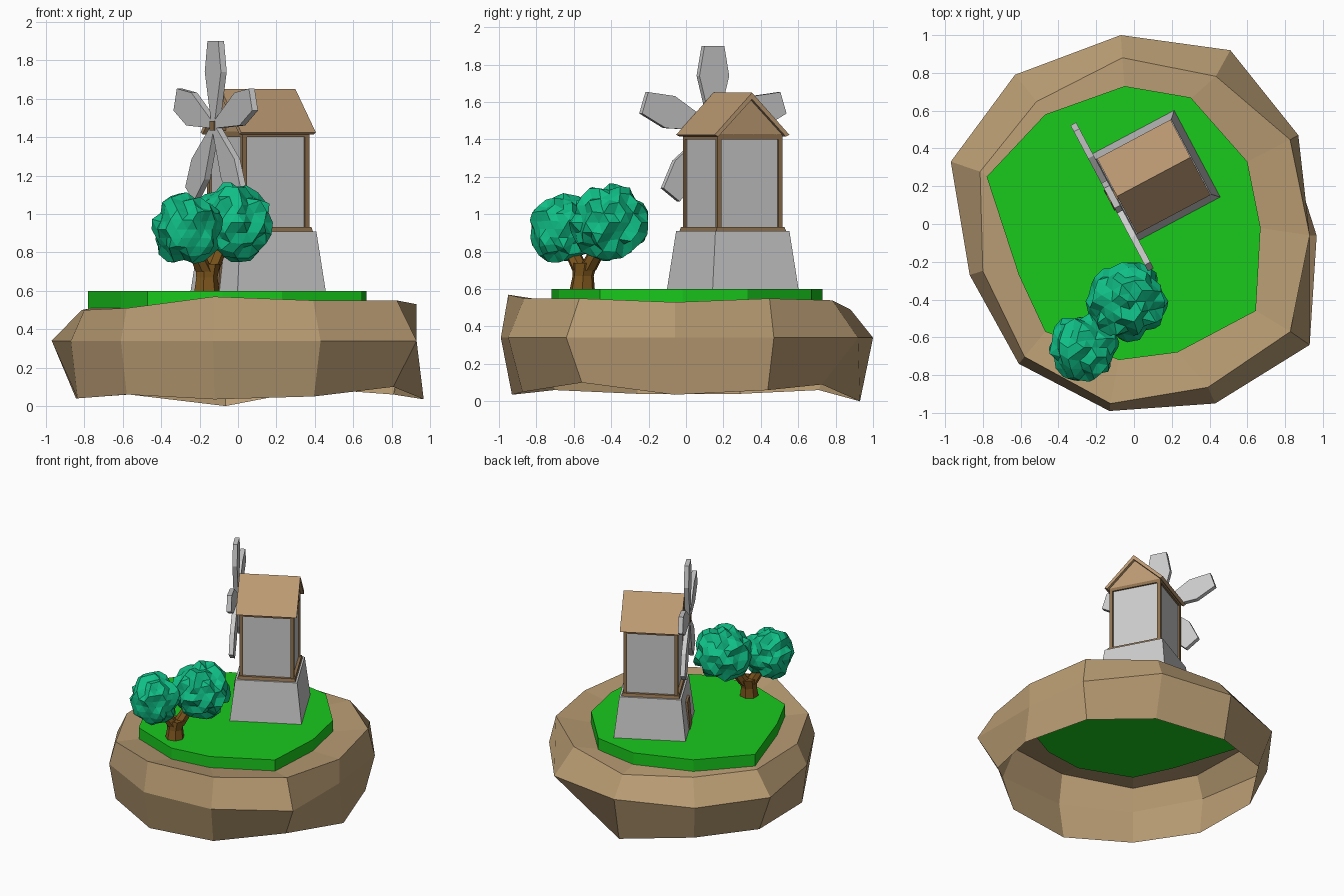
import bpy, bmesh, math, random
from mathutils import Matrix, Vector

if "Cube" in bpy.data.objects:
    bpy.data.objects.remove(bpy.data.objects["Cube"])

random.seed(4)

def mat(name, col):
    m = bpy.data.materials.new(name)
    m.diffuse_color = (*col, 1)
    m.use_nodes = True
    m.node_tree.nodes["Principled BSDF"].inputs["Base Color"].default_value = m.diffuse_color
    return m

ROCK = mat("rock", (.48, .33, .17))
GRASS = mat("grass", (.01, .58, .012))
ROOF = mat("roof_wood", (.50, .32, .17))
TRIM = mat("trim_wood", (.28, .17, .08))
LEAF = mat("leaf", (.005, .52, .24))
BARK = mat("bark", (.20, .09, .012))

def make(name, bm, m=None, xf=None):
    bmesh.ops.recalc_face_normals(bm, faces=bm.faces)
    me = bpy.data.meshes.new(name)
    bm.to_mesh(me)
    bm.free()
    ob = bpy.data.objects.new(name, me)
    bpy.context.collection.objects.link(ob)
    if m:
        me.materials.append(m)
    if xf:
        ob.matrix_world = xf
    return ob

def loft(name, rings, m=None, xf=None, caps=True):
    bm = bmesh.new()
    vs = [[bm.verts.new(p) for p in r] for r in rings]
    n = len(rings[0])
    for a, b in zip(vs, vs[1:]):
        for i in range(n):
            bm.faces.new((a[i], a[(i + 1) % n], b[(i + 1) % n], b[i]))
    if caps:
        bm.faces.new(vs[0])
        bm.faces.new(vs[-1])
    return make(name, bm, m, xf)

def box(name, lo, hi, m=None, xf=None):
    r = lambda z: [(lo[0], lo[1], z), (hi[0], lo[1], z), (hi[0], hi[1], z), (lo[0], hi[1], z)]
    return loft(name, [r(lo[2]), r(hi[2])], m, xf)

def square(h, z):
    return [(-h, -h, z), (h, -h, z), (h, h, z), (-h, h, z)]

# Island rock: open-bottomed eleven-sided shell
mid = [(-.07, 1), (.51, .92), (.87, .47), (.93, -.06), (.93, -.64), (.43, -.95),
       (-.13, -.99), (-.61, -.74), (-.87, -.27), (-.97, .33), (-.63, .79)]
top_s = [.88, .85, .95, 1, .89, .91, .96, .95, .92, .84, .82]
top_z = [.49, .54, .55, .53, .55, .55, .57, .51, .5, .5, .5]
bot_s = [.93, .79, .93, 1.04, .87, .92, .94, .95, .96, .87, .9]
bot_z = [0, .09, .06, .035, .1, .05, .035, .06, .04, .04, .06]
lawn = [(-.05, .73), (.3, .67), (.6, .33), (.67, -.02), (.645, -.46), (.23, -.68),
        (-.08, -.72), (-.47, -.57), (-.61, -.27), (-.78, .25), (-.47, .58)]
scaled = lambda ss, zs: [(x * s, y * s, z) for (x, y), s, z in zip(mid, ss, zs)]
loft("island_rock", [scaled(bot_s, bot_z), [(x, y, .34) for x, y in mid],
                     scaled(top_s, top_z), [(x * .98, y * .98, .51) for x, y in lawn]],
     ROCK, caps=False)
loft("lawn", [[(x, y, z) for x, y in lawn] for z in (.5, .6)], GRASS)

# Windmill, built in its own turned frame, sails on local -x
MILL = Matrix.Translation((.105, .25, 0)) @ Matrix.Rotation(math.radians(28), 4, 'Z')
loft("mill_base", [square(.26, .6), square(.224, .91)], None, MILL)
loft("mill_ledge", [square(.212, .905), square(.205, .932)], TRIM, MILL)
loft("mill_walls", [square(.185, .93), square(.185, 1.42)], None, MILL)
for sx in (-1, 1):
    for sy in (-1, 1):
        x, y = sorted((sx * .172, sx * .197)), sorted((sy * .172, sy * .197))
        box("corner_post", (x[0], y[0], .93), (x[1], y[1], 1.42), TRIM, MILL)
loft("top_beam", [square(.197, 1.40), square(.197, 1.43)], TRIM, MILL)

# Gable roof: filled gable plus overhanging slab
loft("gable", [[(x, -.197, 1.425), (x, .197, 1.425), (x, 0, 1.625)] for x in (-.197, .197)], ROOF, MILL)
slab = [(-.226, 1.425), (0, 1.65), (.226, 1.425), (.205, 1.415), (0, 1.615), (-.205, 1.415)]
loft("roof", [[(x, y, z) for y, z in slab] for x in (-.22, .22)], ROOF, MILL)

# Door on the sail side
loft("door", [[(-.267, -.06, .6), (-.267, .06, .6), (-.23, .06, .6), (-.23, -.06, .6)],
              [(-.25, -.06, .82), (-.25, .06, .82), (-.2, .06, .82), (-.2, -.06, .82)]], TRIM, MILL)

# Five sails around the hub
sail = [(-.02, .02), (-.09, .28), (-.06, .44), (.06, .44), (.09, .28), (.02, .02)]
for i in range(5):
    xf = MILL @ Matrix.Translation((-.245, .01, 1.46)) @ Matrix.Rotation(i * math.tau / 5, 4, 'X')
    loft("sail", [[(x, y, z) for y, z in sail] for x in (-.017, .017)], None, xf)
box("sail_axle", (-.268, -.015, 1.435), (-.18, .035, 1.485), TRIM, MILL)

# Tree trunk and its two branches
def limb(name, pts, sides=7):
    loft(name, [[(x + r * math.cos(a), y + r * math.sin(a), z)
                 for a in (k * math.tau / sides for k in range(sides))] for x, y, z, r in pts], BARK)

limb("trunk", [(-.165, -.555, .59, .07), (-.165, -.55, .67, .058), (-.16, -.54, .74, .068)])
limb("branch_large", [(-.15, -.53, .7, .05), (-.09, -.45, .85, .045)])
limb("branch_small", [(-.175, -.56, .7, .05), (-.24, -.63, .84, .04)])

# Spiky leaf crowns
def crown(name, c, r):
    bm = bmesh.new()
    bmesh.ops.create_icosphere(bm, subdivisions=3, radius=r)
    for v in bm.verts:
        v.co *= random.choice((random.uniform(.86, .94), random.uniform(1, 1.1)))
    bmesh.ops.translate(bm, verts=bm.verts, vec=Vector(c))
    make(name, bm, LEAF)

crown("crown_large", (-.035, -.41, .955), .203)
crown("crown_small", (-.265, -.655, .92), .18)
